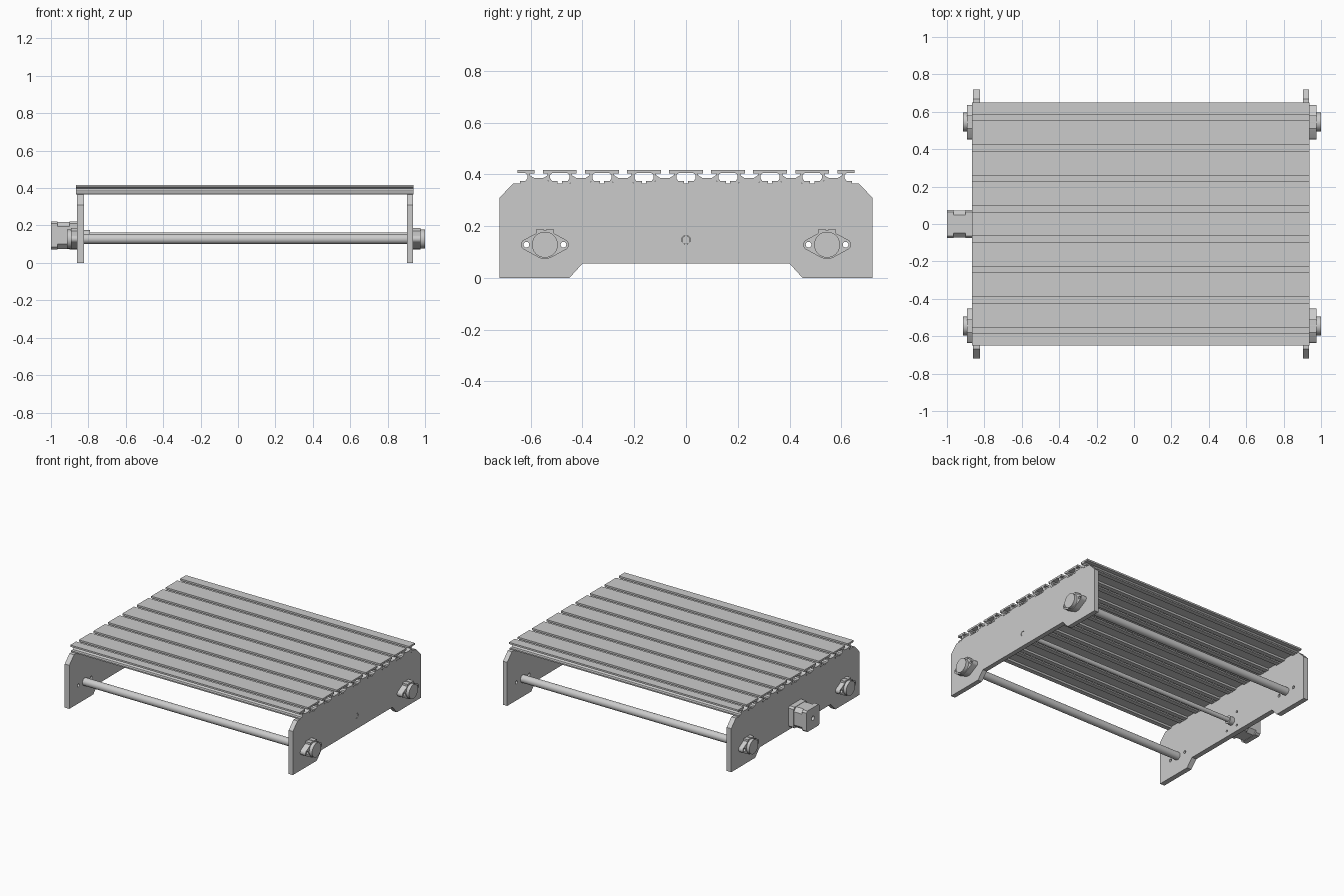
import bpy
from math import cos, sin, pi
from mathutils.geometry import convex_hull_2d

if "Cube" in bpy.data.objects:
    bpy.data.objects.remove(bpy.data.objects["Cube"])


def circle(y, z, r, n=32):
    return [(y + r * cos(2 * pi * i / n), z + r * sin(2 * pi * i / n)) for i in range(n)]


def prism(name, loops, x0, x1):
    """Extrude y-z loops (outline first, then holes) from x0 to x1."""
    cu = bpy.data.curves.new(name, 'CURVE')
    cu.dimensions = '2D'
    cu.fill_mode = 'BOTH'
    cu.extrude = abs(x1 - x0) / 2
    for pts in loops:
        sp = cu.splines.new('POLY')
        sp.points.add(len(pts) - 1)
        for p, (y, z) in zip(sp.points, pts):
            p.co = (y, z, 0, 1)
        sp.use_cyclic_u = True
    tmp = bpy.data.objects.new(name + "_curve", cu)
    bpy.context.collection.objects.link(tmp)
    bpy.context.view_layer.update()
    me = bpy.data.meshes.new_from_object(tmp.evaluated_get(bpy.context.evaluated_depsgraph_get()))
    bpy.data.objects.remove(tmp)
    ob = bpy.data.objects.new(name, me)
    bpy.context.collection.objects.link(ob)
    ob.rotation_euler = (pi / 2, 0, pi / 2)
    ob.location.x = (x0 + x1) / 2
    return ob


def rect(y0, y1, z0, z1):
    return [(y0, z0), (y1, z0), (y1, z1), (y0, z1)]


def chamfered(h, c, zc):
    k = h - c
    return [(y, zc + z) for y, z in [(-k, -h), (k, -h), (h, -k), (h, k),
                                     (k, h), (-k, h), (-h, k), (-h, -k)]]


PITCH = 0.1625
mids = [i * PITCH for i in range(-4, 5)]
slots = [(i + 0.5) * PITCH for i in range(-4, 4)]
ROD_Y, ROD_Z, SCREW_Z, EAR = 0.545, 0.128, 0.147, 0.0715

# slotted table extrusion: T-slots on top, alternating slots below
t_half = [(-.016, .417), (-.016, .404), (-.034, .404), (-.034, .396), (-.018, .386)]
b_half = [(.045, .376), (.04, .365), (.008, .365), (.008, .374), (.03, .374),
          (.037, .384), (.037, .398), (.028, .405)]
outline = [(-0.65, 0.417)]
for s in slots:
    outline += [(s + y, z) for y, z in t_half]
    outline += [(s - y, z) for y, z in reversed(t_half)]
outline.append((0.65, 0.417))
for m in reversed(mids):
    if m > 0.6:
        outline.append((0.65, 0.405))
    else:
        outline += [(m + y, z) for y, z in b_half]
    if m < -0.6:
        outline.append((-0.65, 0.405))
    else:
        outline += [(m - y, z) for y, z in reversed(b_half)]
prism("table_top", [outline], -0.865, 0.938)

# side plates with notched top edge, chamfered corners and feet
half = [(.40, .055), (.45, 0), (.72, 0), (.72, .31), (.667, .365)]
plate = half[:]
for s in reversed(slots):
    plate += [(s + .041, .365), (s + .036, .376), (s - .036, .376), (s - .041, .365)]
plate += [(-y, z) for y, z in reversed(half)]
bolts = [circle(sy * ROD_Y + e, ROD_Z, 0.011, 20) for sy in (-1, 1) for e in (-EAR, EAR)]
motor_bolts = [circle(y, SCREW_Z + z, 0.008, 16) for y in (-.05, .05) for z in (-.05, .05)]
prism("left_plate", [plate] + bolts + motor_bolts, -0.86, -0.824)
prism("right_plate", [plate] + bolts + [circle(0, SCREW_Z, 0.017)], 0.903, 0.936)

# guide rods and their clamp flanges
hull_pts = circle(0, 0, 0.055, 48) + circle(-EAR, 0, 0.021) + circle(EAR, 0, 0.021)
flange = [hull_pts[i] for i in convex_hull_2d(hull_pts)]
for sy, tag in ((-1, "front"), (1, "back")):
    cy = sy * ROD_Y
    prism(f"{tag}_guide_rod", [circle(cy, ROD_Z, 0.027)], -0.845, 0.92)
    for side, xp, xf, xb in (("left", -0.86, -0.893, -0.915), ("right", 0.936, 0.977, 1.0)):
        name = f"{tag}_{side}_holder"
        loops = [[(cy + y, ROD_Z + z) for y, z in flange]]
        loops += [circle(cy + e, ROD_Z, 0.011, 20) for e in (-EAR, EAR)]
        prism(name + "_flange", loops, xp, xf)
        prism(name + "_boss", [circle(cy, ROD_Z, 0.05, 48)], xp, xb)
        for k in (-1, 1):
            y0, y1 = sorted((cy + k * 0.004, cy + k * 0.035))
            prism(name + "_clamp", [rect(y0, y1, 0.158, 0.186)], xp, xf)

# lead screw with coupling
prism("lead_screw", [circle(0, SCREW_Z, 0.016)], -0.86, 0.935)
prism("screw_collar", [circle(0, SCREW_Z, 0.028)], -0.824, -0.79)

# stepper motor: end caps and a recessed laminated body
prism("motor_front_cap", [chamfered(0.075, 0.012, SCREW_Z)], -0.90, -0.86)
prism("motor_body", [chamfered(0.073, 0.026, SCREW_Z)], -0.965, -0.90)
prism("motor_rear_cap", [chamfered(0.075, 0.012, SCREW_Z), circle(0, SCREW_Z, 0.016)], -1.0, -0.965)

# smooth round parts, keep edges sharp
bpy.ops.object.select_all(action='SELECT')
bpy.context.view_layer.objects.active = bpy.data.objects["table_top"]
bpy.ops.object.shade_smooth_by_angle(angle=0.5)
